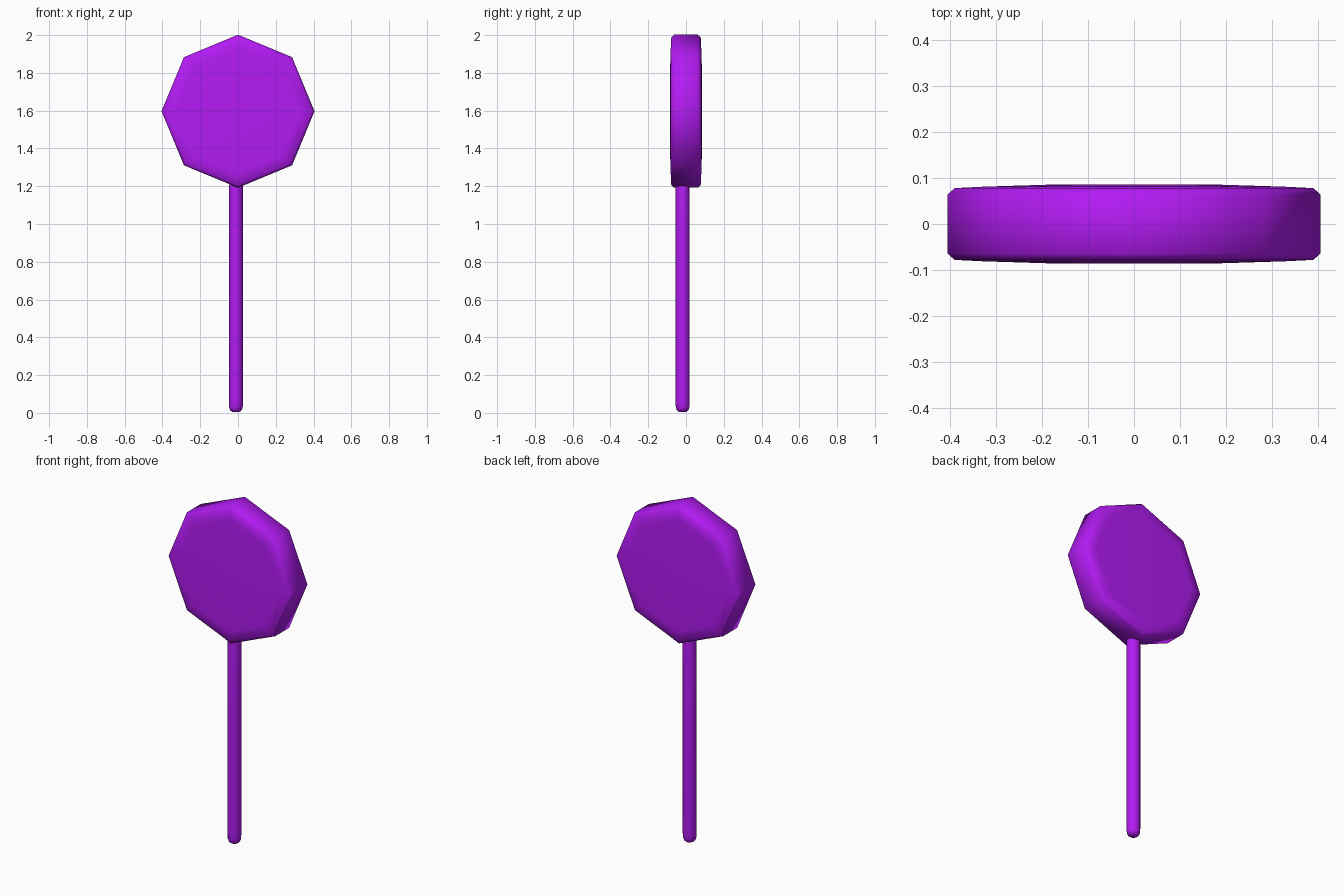
import bpy, bmesh
from math import radians, cos, sin, tau
from mathutils import Matrix

if "Cube" in bpy.data.objects:
    bpy.data.objects.remove(bpy.data.objects["Cube"])

purple = bpy.data.materials.new("purple")
purple.diffuse_color = (0.45, 0.011, 0.9, 1)
purple.use_nodes = True
purple.node_tree.nodes["Principled BSDF"].inputs["Base Color"].default_value = purple.diffuse_color


def lathe(name, rings, sides, matrix):
    """Closed, smooth turned solid from (radius, height) rings."""
    bm = bmesh.new()
    loops = [[bm.verts.new((r * cos(tau * i / sides), r * sin(tau * i / sides), h))
              for i in range(sides)] for r, h in rings]
    for a, b in zip(loops, loops[1:]):
        for i in range(sides):
            j = (i + 1) % sides
            bm.faces.new((a[i], a[j], b[j], b[i]))
    bm.faces.new(loops[0][::-1])
    bm.faces.new(loops[-1])
    bmesh.ops.recalc_face_normals(bm, faces=bm.faces)
    bm.transform(matrix)
    for f in bm.faces:
        f.smooth = True
    mesh = bpy.data.meshes.new(name)
    bm.to_mesh(mesh)
    bm.free()
    mesh.materials.append(purple)
    obj = bpy.data.objects.new(name, mesh)
    bpy.context.collection.objects.link(obj)
    return obj


# Octagonal candy head with chamfered rim and slightly domed faces
half = [(0.405, 0.064), (0.39, 0.078), (0.33, 0.081), (0.17, 0.086)]
rings = [(r, -h) for r, h in reversed(half)] + half
lathe("candy_head", rings, 8,
      Matrix.Translation((0, 0, 1.597)) @ Matrix.Rotation(radians(90), 4, 'X'))

# Stick with rounded ends, set slightly off centre
end = [(0.018, 0.0), (0.03, 0.008), (0.036, 0.025), (0.037, 0.05)]
stick = end + [(r, 1.225 - h) for r, h in reversed(end)]
lathe("stick", stick, 12, Matrix.Translation((-0.011, -0.018, 0.005)))
